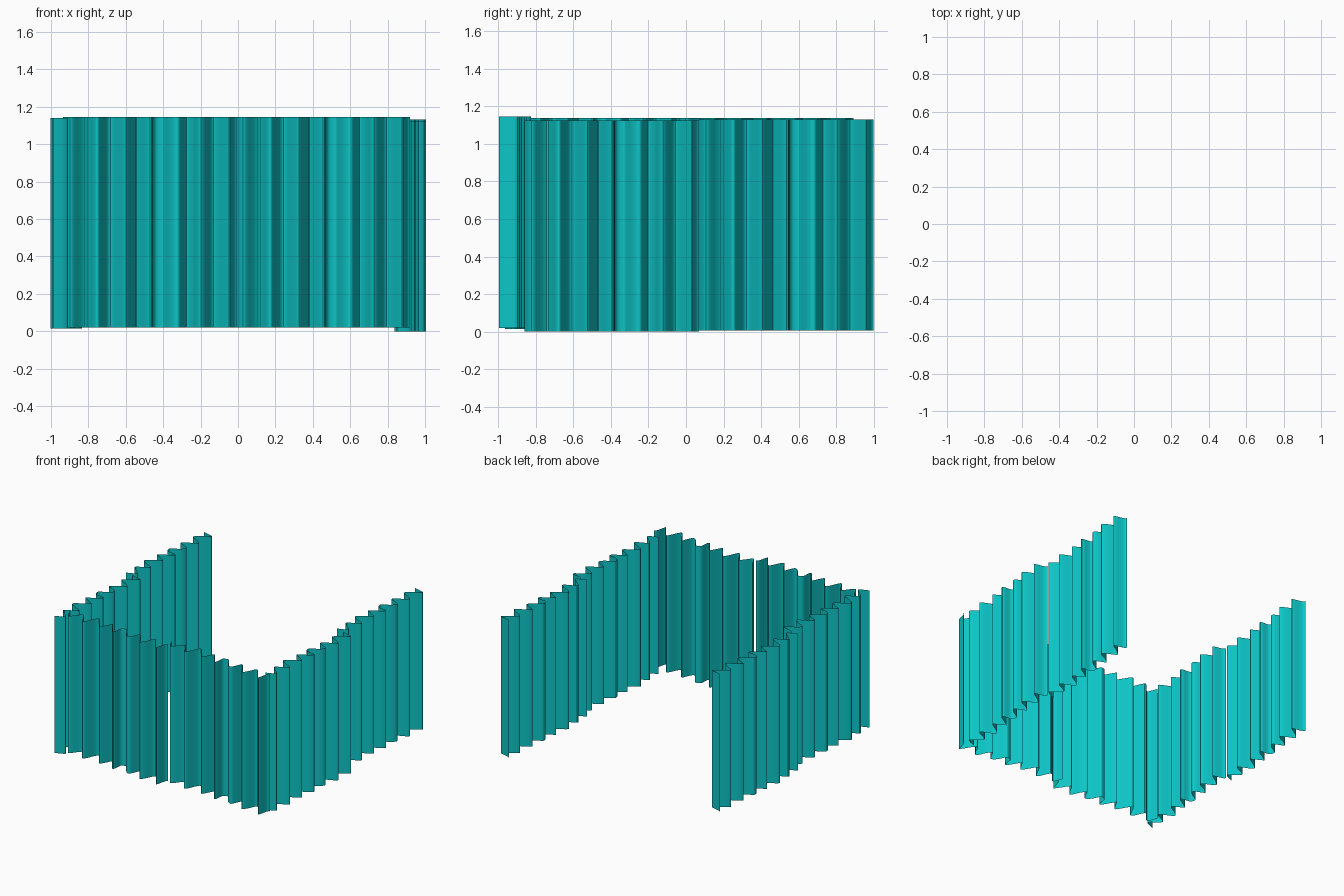
import bpy, bmesh, math
from mathutils import Vector

if "Cube" in bpy.data.objects:
    bpy.data.objects.remove(bpy.data.objects["Cube"], do_unlink=True)

HEIGHT = 1.125

# One teal fabric
teal = bpy.data.materials.new("teal_fabric")
teal.use_nodes = True
colour = (0.004, 0.56, 0.57, 1.0)
teal.diffuse_color = colour
shader = next(n for n in teal.node_tree.nodes if n.type == 'BSDF_PRINCIPLED')
shader.inputs["Base Color"].default_value = colour
shader.inputs["Roughness"].default_value = 0.8

# Fold profile in plan: (sideways offset, distance along the rail)
FOLDS = [(-.012, 0), (.005, .017), (.078, .035), (.076, .050), (-.010, .107), (-.021, .134),
         (.043, .166), (.077, .193), (.053, .214), (.005, .235), (-.035, .266), (-.022, .279),
         (.037, .305), (.048, .326), (.021, .358), (-.038, .390), (-.048, .406), (-.032, .444),
         (.037, .452), (.038, .476), (-.053, .530), (-.053, .545), (.016, .583), (.026, .600),
         (-.030, .636), (-.080, .669), (-.070, .695), (0, .728), (.026, .745), (.010, .765),
         (-.070, .803), (-.055, .835), (0, .878), (0, .902), (-.070, .930)]


def smooth_path(points, steps=3):
    """Soften the folds with a Catmull-Rom curve."""
    p = [Vector(q) for q in points]
    p = [p[0]] + p + [p[-1]]
    path = []
    for a, b, c, d in zip(p, p[1:], p[2:], p[3:]):
        for k in range(steps):
            t = k / steps
            path.append(0.5 * (2 * b + (c - a) * t + (2 * a - 5 * b + 4 * c - d) * t ** 2
                               + (3 * b - a - 3 * c + d) * t ** 3))
    return path + [p[-1]]


def curtain_mesh():
    """Sheet hanging straight down from the fold profile, facing +x."""
    bm = bmesh.new()
    rows = [[bm.verts.new((q.x, -q.y, z)) for q in smooth_path(FOLDS)] for z in (0, HEIGHT)]
    low, high = rows
    for i in range(len(low) - 1):
        bm.faces.new((low[i + 1], low[i], high[i], high[i + 1]))
    mesh = bpy.data.meshes.new("curtain_panel")
    bm.to_mesh(mesh)
    bm.free()
    mesh.materials.append(teal)
    return mesh


# Six identical panels along three sides: name, start point, turn
PANELS = [("left_back_curtain", (.92, 1.0, .006), 0),
          ("left_front_curtain", (.92, .07, 0), 0),
          ("right_back_curtain", (-.92, .893, .014), 0),
          ("right_front_curtain", (-.92, -.035, .014), 0),
          ("front_left_curtain", (.92, -.91, .02), -90),
          ("front_right_curtain", (-.005, -.91, .02), -90)]

panel = curtain_mesh()
for name, start, turn in PANELS:
    obj = bpy.data.objects.new(name, panel)
    obj.location = start
    obj.rotation_euler.z = math.radians(turn)
    bpy.context.collection.objects.link(obj)

# Smooth folds, keeping tight creases sharp
bpy.ops.object.select_all(action='DESELECT')
obj.select_set(True)
bpy.context.view_layer.objects.active = obj
bpy.ops.object.shade_smooth_by_angle(angle=math.radians(40))
